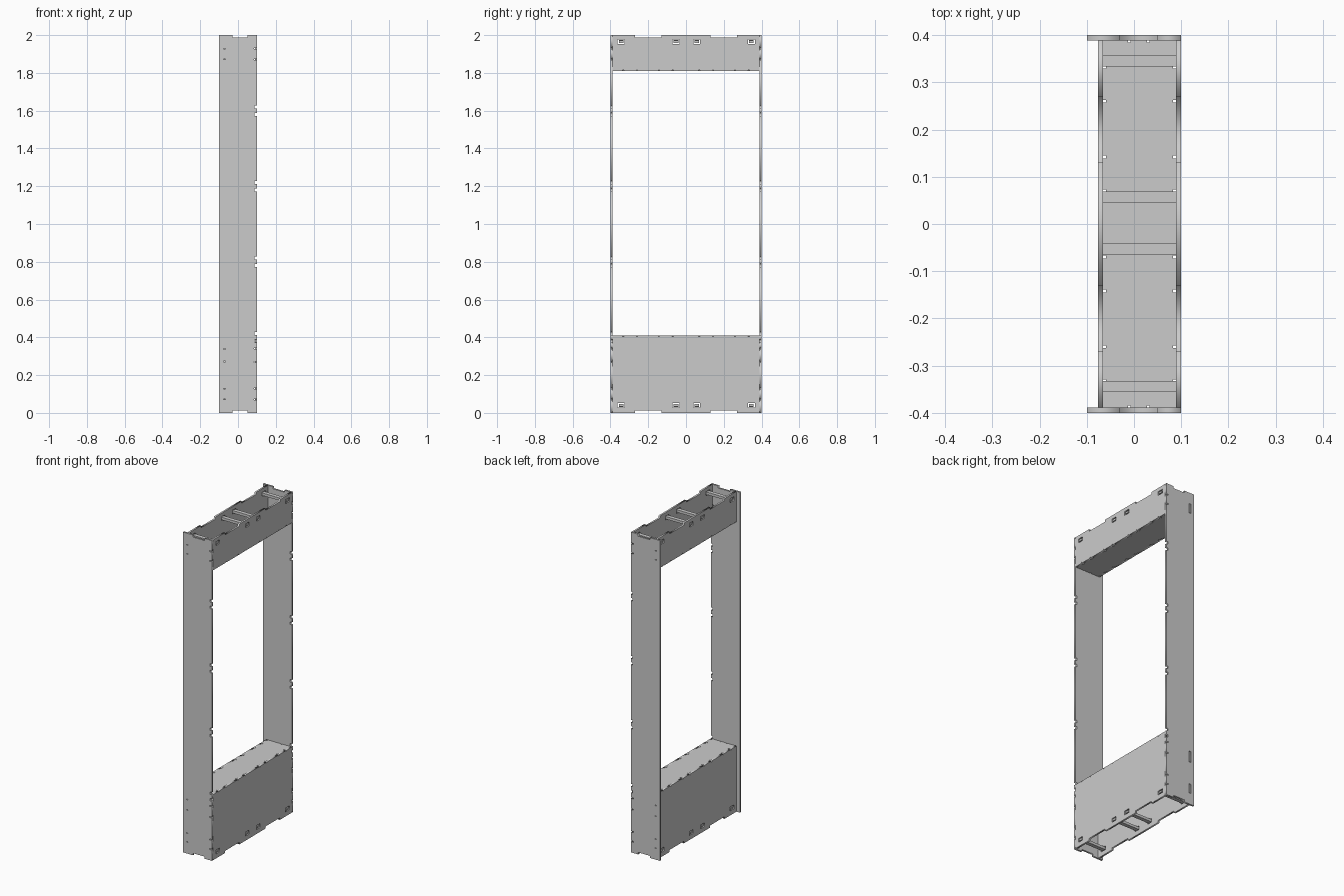
import bpy
from mathutils import Matrix

if "Cube" in bpy.data.objects:
    bpy.data.objects.remove(bpy.data.objects["Cube"], do_unlink=True)

T = 0.011                      # sheet thickness
grey = bpy.data.materials.new("sheet grey")
grey.use_nodes = True
COLOR = (0.6, 0.6, 0.6, 1)
grey.diffuse_color = COLOR
grey.node_tree.nodes["Principled BSDF"].inputs["Base Color"].default_value = COLOR

# Local sheet axes (u, v, normal) for each orientation
AXES = {"x": ((0, 1, 0), (0, 0, 1), (1, 0, 0)),
        "y": ((-1, 0, 0), (0, 0, 1), (0, 1, 0)),
        "z": ((1, 0, 0), (0, 1, 0), (0, 0, 1))}


def notched(u0, u1, v0, v1, bottom=(), right=(), top=(), left=()):
    """Rectangle outline whose edges carry (start, end, depth) notches."""
    pts = [(u0, v0)]
    for a, b, d in sorted(bottom):
        pts += [(a, v0), (a, v0 + d), (b, v0 + d), (b, v0)]
    pts.append((u1, v0))
    for a, b, d in sorted(right):
        pts += [(u1, a), (u1 - d, a), (u1 - d, b), (u1, b)]
    pts.append((u1, v1))
    for a, b, d in sorted(top, reverse=True):
        pts += [(b, v1), (b, v1 - d), (a, v1 - d), (a, v1)]
    pts.append((u0, v1))
    for a, b, d in sorted(left, reverse=True):
        pts += [(u0, b), (u0 + d, b), (u0 + d, a), (u0, a)]
    return pts


def sheet(name, facing, offset, loops):
    """Cut sheet: first loop is the outline, the others are slots."""
    cu = bpy.data.curves.new(name, "CURVE")
    cu.dimensions, cu.fill_mode, cu.extrude = "2D", "BOTH", T / 2
    for pts in loops:
        sp = cu.splines.new("POLY")
        sp.points.add(len(pts) - 1)
        for p, (u, v) in zip(sp.points, pts):
            p.co = (u, v, 0, 1)
        sp.use_cyclic_u = True
    tmp = bpy.data.objects.new(name + " curve", cu)
    bpy.context.collection.objects.link(tmp)
    dg = bpy.context.evaluated_depsgraph_get()
    me = bpy.data.meshes.new_from_object(tmp.evaluated_get(dg))
    bpy.data.objects.remove(tmp, do_unlink=True)
    u, v, n = AXES[facing]
    m = Matrix((u, v, n)).transposed().to_4x4()
    m.translation = m.col[2].xyz * offset
    me.transform(m)
    me.materials.clear()
    me.materials.append(grey)
    ob = bpy.data.objects.new(name, me)
    bpy.context.collection.objects.link(ob)
    return ob


def box(name, lo, hi):
    bpy.ops.mesh.primitive_cube_add(size=1)
    ob = bpy.context.object
    ob.name = name
    ob.location = [(a + b) / 2 for a, b in zip(lo, hi)]
    ob.scale = [b - a for a, b in zip(lo, hi)]
    ob.data.materials.append(grey)


def rect(u0, u1, v0, v1):
    return notched(u0, u1, v0, v1)


FRONT_X, REAR_X = 0.1 - T / 2, -0.071
SIDE_Y = 0.4 - T / 2
W = 0.4 - T                    # half width between the side sheets
SLATS = (-0.344, -0.053, 0.057, 0.346)
gaps = [(-0.27, -0.13, 0.013), (0.13, 0.27, 0.013)]
ticks = [(s * y - 0.003, s * y + 0.003, 0.006)
         for y in (0.07, 0.142, 0.26, 0.332) for s in (-1, 1)]

# Tall side sheets, with joint notches on the open edge and finger slots
hooks = []
for z in (0.4, 0.8, 1.2, 1.6):
    hooks += [(z - 0.028, z - 0.012, 0.012), (z + 0.012, z + 0.028, 0.012)]
fingers = [(0.07, 0.13), (0.27, 0.34), (1.87, 1.93)]
reliefs = [(z - 0.003, z + 0.003, 0.016) for f in fingers for z in f]
end_gap = [(-0.05, 0.03, 0.013)]
slots = [rect(0.065, 0.077, a, b) for a, b in fingers]
for s, side in ((1, "back"), (-1, "front")):
    sheet(side + " side sheet", "y", s * SIDE_Y,
          [notched(-0.1, 0.1, 0, 2, bottom=end_gap, top=end_gap,
                   left=hooks + reliefs)] + slots)
    for a, b in fingers:
        box(side + " side finger", (-0.076, s * SIDE_Y - T / 2, a + 0.004),
            (-0.066, s * SIDE_Y + T / 2, b - 0.004))

# Lower box and header: facing sheets, shelf and slats
for label, z0, z1, slat_z in (("lower", 0, 0.41, 0.04), ("header", 1.81, 2, 1.965)):
    upper = label == "header"
    slots = [rect(y - 0.018, y + 0.018, slat_z - 0.012, slat_z + 0.012)
             for y in SLATS]
    for side, x in (("right", REAR_X), ("left", FRONT_X)):
        sheet(f"{label} {side} facing", "x", x,
              [notched(-W, W, z0, z1, bottom=ticks if upper else gaps,
                       top=gaps if upper else ticks)] + slots)
    shelf_z = z0 + T / 2 if upper else z1 - T / 2
    x0, x1 = REAR_X + T / 2, FRONT_X - T / 2
    corner = [(x - 0.003, x + 0.003, 0.005) for x in (-0.01, 0.03)]
    sheet(label + " shelf", "z", shelf_z,
          [notched(x0, x1, -W, W, corner, ticks, corner, ticks)])
    for y in SLATS:
        box(label + " slat", (x0, y - 0.012, slat_z - 0.008),
            (x1, y + 0.012, slat_z + 0.008))
        for x in (REAR_X, FRONT_X):
            box(label + " slat tab", (x - T / 2, y - 0.012, slat_z - 0.006),
                (x + T / 2, y + 0.012, slat_z + 0.006))
